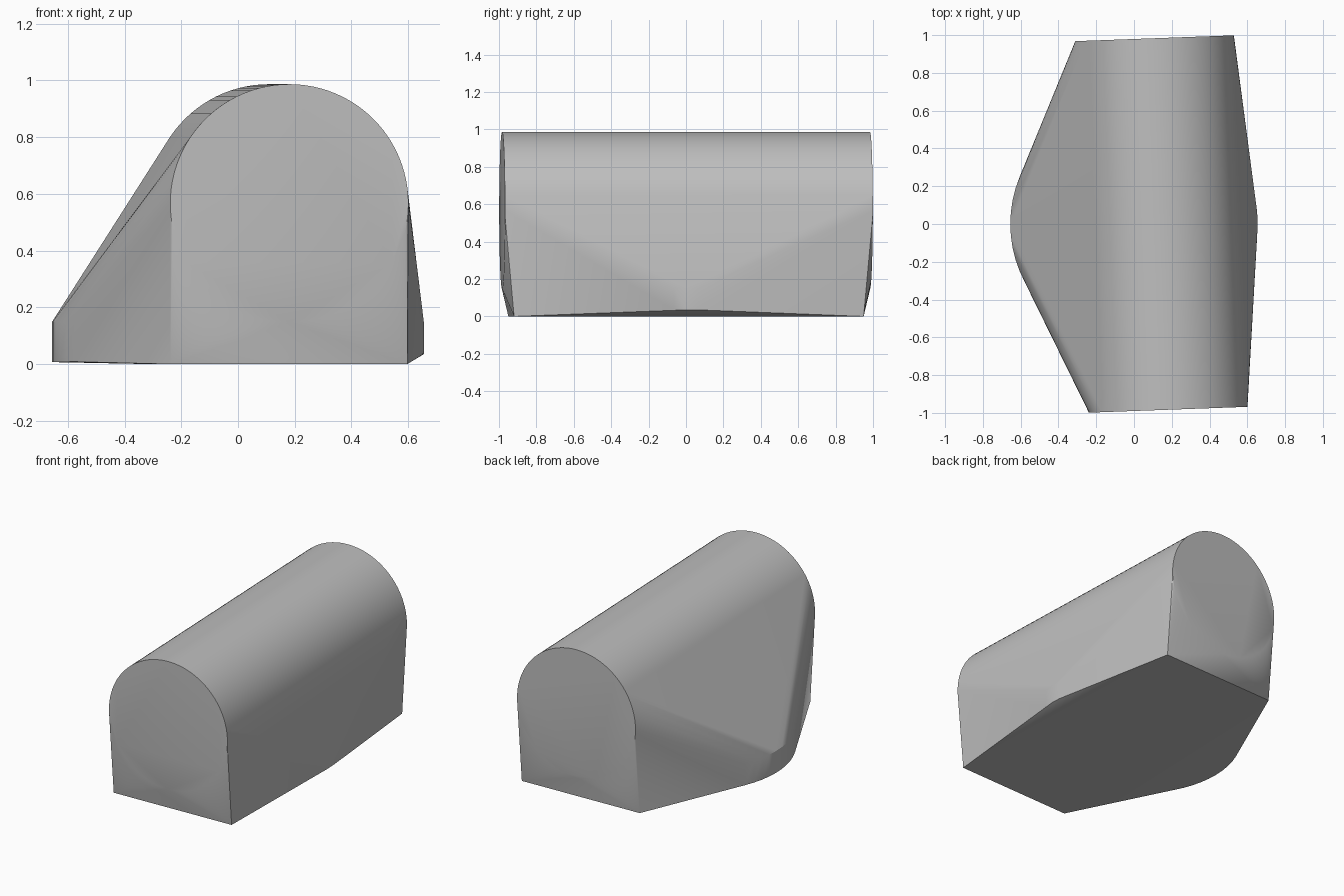
import bpy
import bmesh
from math import sin, cos, tau, radians
from mathutils import Matrix, Vector

if "Cube" in bpy.data.objects:
    bpy.data.objects.remove(bpy.data.objects["Cube"], do_unlink=True)

# Single matte grey
grey = bpy.data.materials.new("matte grey")
grey.use_nodes = True
colour = (0.52, 0.52, 0.52, 1)
grey.diffuse_color = colour
grey.node_tree.nodes["Principled BSDF"].inputs["Base Color"].default_value = colour

TURN = Matrix.Rotation(radians(2.1), 4, "Z")
AXIS = Vector((0.145, 0, 0))
RADIUS = 0.42
points = []

# Long barrel, turned slightly about the vertical: a ring at each end
for y in (-0.984, 0.984):
    for i in range(96):
        a = tau * i / 96
        p = Vector((RADIUS * cos(a), y, 0.567 + RADIUS * sin(a)))
        points.append(TURN @ p + AXIS)

# Rectangular foot under the barrel
for x in (-0.418, 0.418):
    for y in (-0.935, 0.935):
        points.append(TURN @ Vector((x, y, 0)) + AXIS)

# Low round base disc that pushes the sides out
for i in range(64):
    a = tau * i / 64
    x, y = 0.655 * cos(a), 0.655 * sin(a)
    points.append(Vector((x, y, 0.021 + 0.014 * x / 0.655)))
    points.append(Vector((x, y, 0.15)))

# Wrap everything in one tight shell
bm = bmesh.new()
for p in points:
    bm.verts.new(p)
hull = bmesh.ops.convex_hull(bm, input=bm.verts[:])
spare = {v for v in hull["geom_interior"] + hull["geom_unused"]
         if isinstance(v, bmesh.types.BMVert)}
bmesh.ops.delete(bm, geom=list(spare), context="VERTS")
bmesh.ops.dissolve_limit(bm, angle_limit=radians(0.3),
                         verts=bm.verts[:], edges=bm.edges[:])
bmesh.ops.recalc_face_normals(bm, faces=bm.faces[:])

mesh = bpy.data.meshes.new("barrel_shell")
bm.to_mesh(mesh)
bm.free()
mesh.materials.append(grey)
shell = bpy.data.objects.new("barrel_shell", mesh)
bpy.context.collection.objects.link(shell)

# Smooth curves, crisp rims
bpy.ops.object.select_all(action="DESELECT")
shell.select_set(True)
bpy.context.view_layer.objects.active = shell
bpy.ops.object.shade_smooth_by_angle(angle=radians(25))
